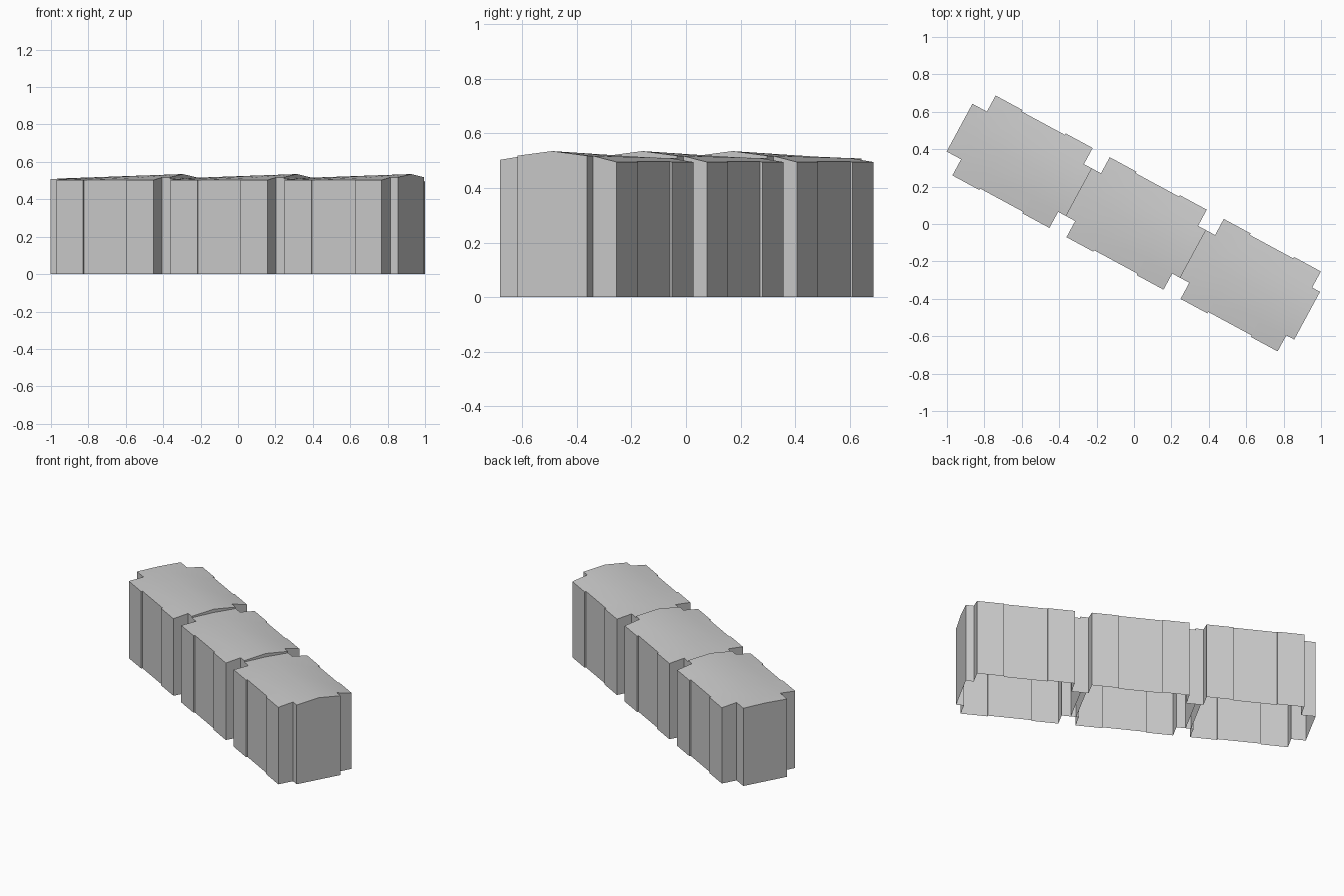
import bpy, bmesh
from math import atan2

if "Cube" in bpy.data.objects:
    bpy.data.objects.remove(bpy.data.objects["Cube"])

STEP = (0.61, -0.33)          # offset from one row house to the next
CENTRE = (0.014, 0.003)
ANGLE = atan2(STEP[1], STEP[0])
X0, XP, XW, X1 = -0.383, 0.295, 0.132, 0.343   # end bay, pier end, pier start, gable
V_END, V_PIER, V_WALL = 0.145, 0.243, 0.234


def roof_z(u, v):
    """Shallow ridge roof, climbing gently towards the +u gable."""
    t = (u - X0) / (X1 - X0)
    ridge, shoulder = 0.512 + 0.023 * t, 0.508 + 0.010 * t
    eave = 0.503 if v < 0 else 0.495
    a = abs(v)
    if a <= V_END:
        return ridge + (shoulder - ridge) * a / V_END
    return shoulder + (eave - shoulder) * (a - V_END) / (V_PIER - V_END)


def make_object(name, bm, k):
    bmesh.ops.remove_doubles(bm, verts=bm.verts, dist=0.0005)
    bmesh.ops.recalc_face_normals(bm, faces=bm.faces)
    me = bpy.data.meshes.new(name)
    bm.to_mesh(me)
    bm.free()
    ob = bpy.data.objects.new(name, me)
    bpy.context.collection.objects.link(ob)
    ob.location = (CENTRE[0] + k * STEP[0], CENTRE[1] + k * STEP[1], 0)
    ob.rotation_euler.z = ANGLE
    return ob


def walls(k):
    # stepped outline with corner piers, open underneath
    front = [(X0, -V_END), (-XP, -V_END), (-XP, -V_PIER), (-XW, -V_PIER),
             (-XW, -V_WALL), (XW, -V_WALL), (XW, -V_PIER), (XP, -V_PIER),
             (XP, -V_END), (X1, -V_END)]
    ring = front + [(X1, 0)] + [(u, -v) for u, v in reversed(front)] + [(X0, 0)]
    bm = bmesh.new()
    low = [bm.verts.new((u, v, 0)) for u, v in ring]
    top = [bm.verts.new((u, v, roof_z(u, v))) for u, v in ring]
    n = len(ring)
    for i in range(n):
        j = (i + 1) % n
        bm.faces.new((low[i], low[j], top[j], top[i]))
    make_object("house_walls", bm, k)


def roof(k):
    # one strip per bay, each as wide as the walls below it
    us = [X0, -XP, -XW, XW, XP, X1]
    ws = [V_END, V_PIER, V_WALL, V_PIER, V_END]
    bm = bmesh.new()
    for a, b, w in zip(us, us[1:], ws):
        vs = sorted({-w, -V_END, 0, V_END, w})
        rows = [[bm.verts.new((u, v, roof_z(u, v))) for v in vs] for u in (a, b)]
        for i in range(len(vs) - 1):
            bm.faces.new((rows[0][i], rows[1][i], rows[1][i + 1], rows[0][i + 1]))
    ob = make_object("house_roof", bm, k)
    for p in ob.data.polygons:
        p.use_smooth = True
    if ob.data.polygons[0].normal.z < 0:
        ob.data.flip_normals()


for k in (-1, 0, 1):
    walls(k)
    roof(k)
